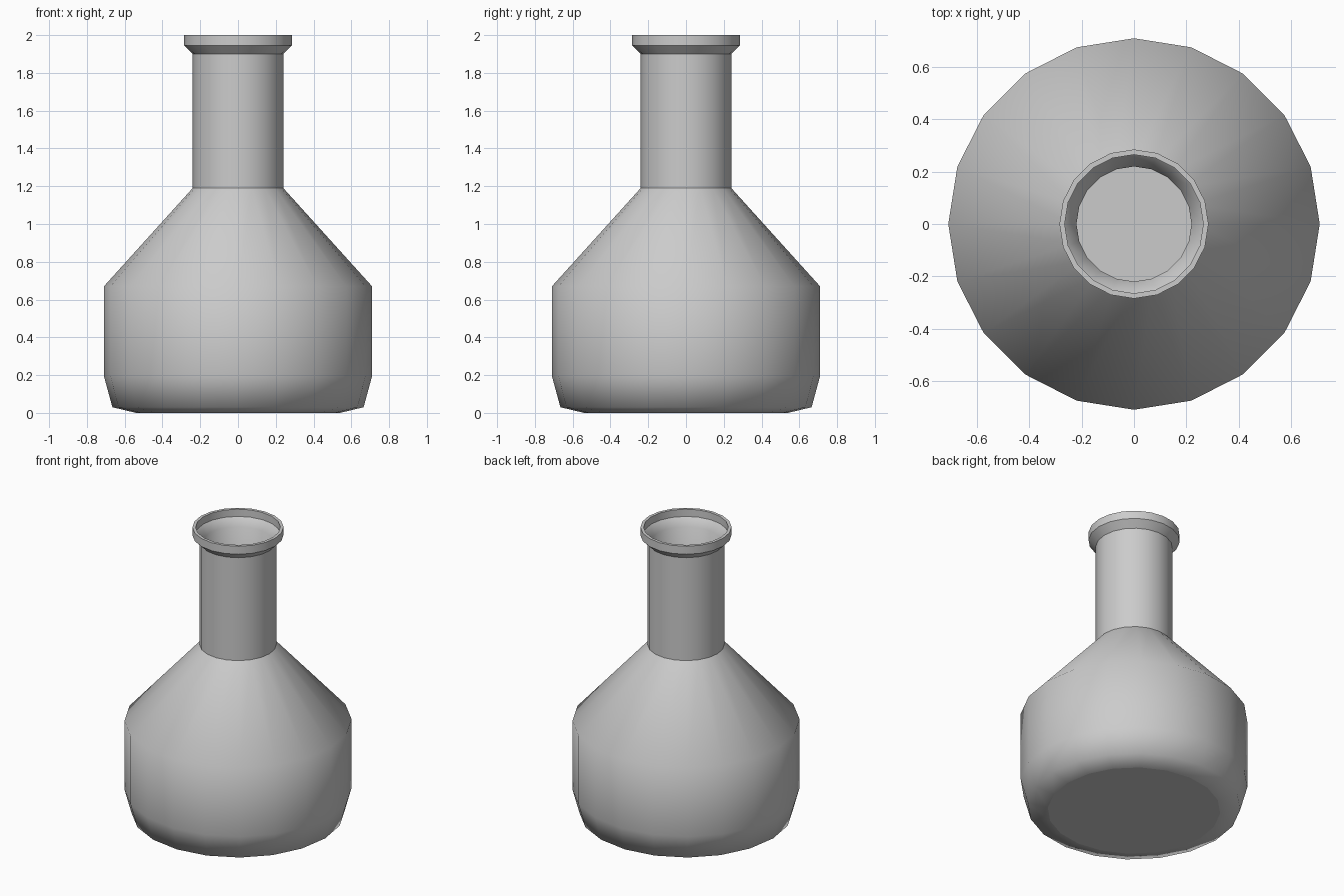
import bpy, bmesh, math

if "Cube" in bpy.data.objects:
    bpy.data.objects.remove(bpy.data.objects["Cube"])

SIDES = 20

# Closed wall profile: (radius, height, sharp crease)
PROFILE = [
    # outside, from the base up
    (0.54, 0.00, True), (0.665, 0.03, False), (0.71, 0.195, False),
    (0.71, 0.67, False), (0.24, 1.19, True), (0.24, 1.90, True),
    (0.285, 1.945, True), (0.285, 2.00, True),
    # inside, from the rim down
    (0.265, 2.00, True), (0.265, 1.95, True), (0.22, 1.90, False),
    (0.22, 1.18, True), (0.69, 0.66, False), (0.69, 0.20, False),
    (0.645, 0.05, False), (0.53, 0.02, True),
]


def lathe(name, profile):
    bm = bmesh.new()
    rings = []
    for r, z, _ in profile:
        rings.append([bm.verts.new((r * math.cos(2 * math.pi * i / SIDES),
                                    r * math.sin(2 * math.pi * i / SIDES), z))
                      for i in range(SIDES)])
    # wall
    for a, b in zip(rings, rings[1:]):
        for i in range(SIDES):
            j = (i + 1) % SIDES
            bm.faces.new((a[i], a[j], b[j], b[i])).smooth = True
    # outer base and inner floor
    bm.faces.new(rings[0][::-1])
    bm.faces.new(rings[-1])
    # creases
    for ring, (_, _, sharp) in zip(rings, profile):
        if sharp:
            for i in range(SIDES):
                bm.edges.get((ring[i], ring[(i + 1) % SIDES])).smooth = False
    mesh = bpy.data.meshes.new(name)
    bm.to_mesh(mesh)
    bm.free()
    obj = bpy.data.objects.new(name, mesh)
    bpy.context.collection.objects.link(obj)
    return obj


lathe("flask", PROFILE)
